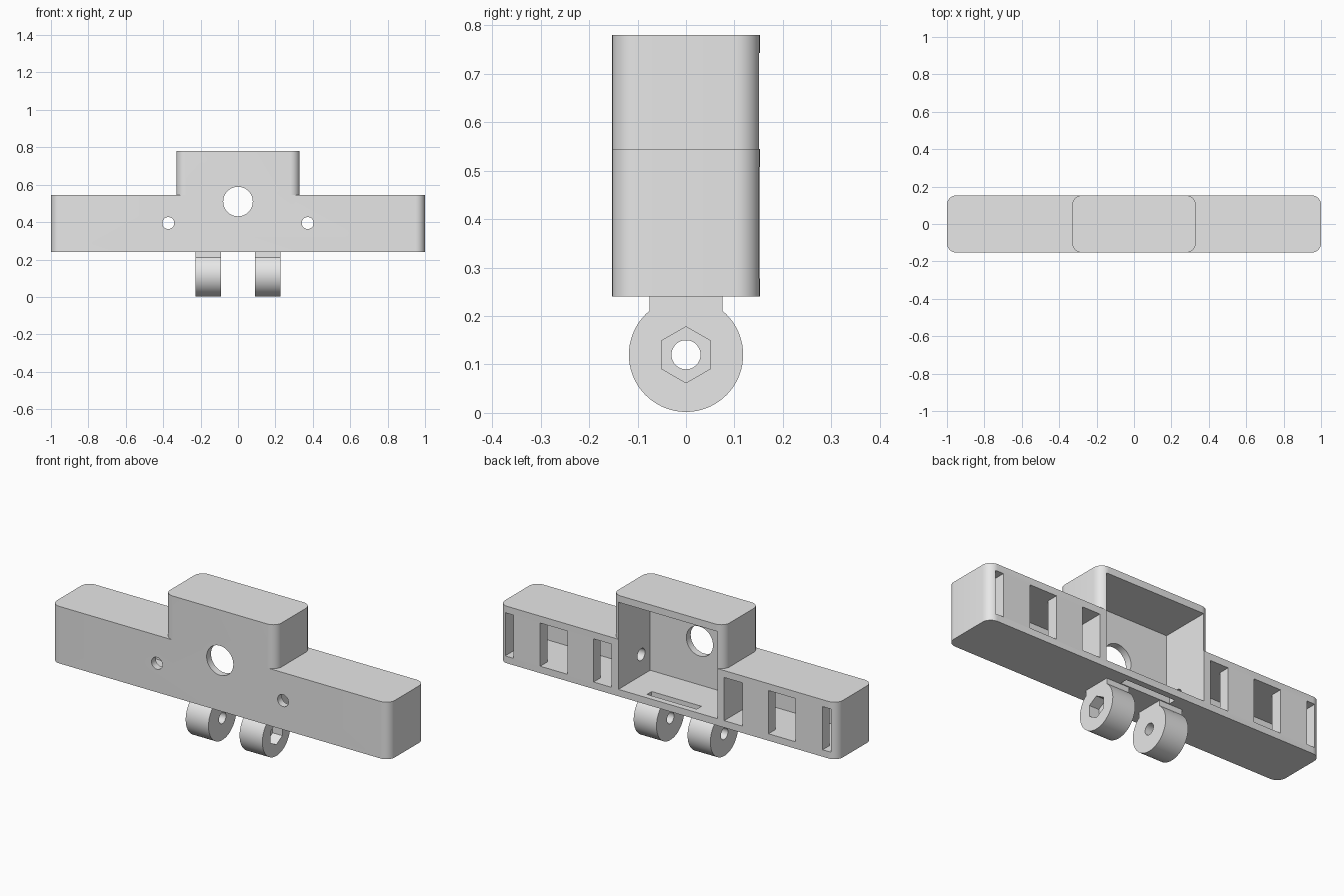
import bpy, bmesh
from math import sin, cos, pi, asin

if "Cube" in bpy.data.objects:
    bpy.data.objects.remove(bpy.data.objects["Cube"], do_unlink=True)

grey = bpy.data.materials.new("light_grey_plastic")
grey.use_nodes = True
grey.diffuse_color = (0.8, 0.8, 0.8, 1)
grey.node_tree.nodes["Principled BSDF"].inputs["Base Color"].default_value = (0.8, 0.8, 0.8, 1)


def arc(cu, cv, r, start, end, n):
    return [(cu + r * cos(start + (end - start) * i / n),
             cv + r * sin(start + (end - start) * i / n)) for i in range(n + 1)]


def circle(cu, cv, r, n=48, start=0):
    return arc(cu, cv, r, start, start + 2 * pi, n)[:-1]


def rect(u0, u1, v0, v1):
    return [(u0, v0), (u1, v0), (u1, v1), (u0, v1)]


def rounded_rect(hu, hv, r):
    pts = []
    for k, (su, sv) in enumerate([(1, 1), (-1, 1), (-1, -1), (1, -1)]):
        pts += arc(su * (hu - r), sv * (hv - r), r, k * pi / 2, (k + 1) * pi / 2, 10)
    return pts


def prism(name, pts, axis, a, b):
    """Extrude a flat profile along an axis from a to b."""
    place = {"x": lambda u, v, t: (t, u, v),
             "y": lambda u, v, t: (u, t, v),
             "z": lambda u, v, t: (u, v, t)}[axis]
    bm = bmesh.new()
    low = [bm.verts.new(place(u, v, a)) for u, v in pts]
    high = [bm.verts.new(place(u, v, b)) for u, v in pts]
    bm.faces.new(low)
    bm.faces.new(high)
    for i in range(len(pts)):
        j = (i + 1) % len(pts)
        bm.faces.new((low[i], low[j], high[j], high[i]))
    bmesh.ops.recalc_face_normals(bm, faces=bm.faces)
    mesh = bpy.data.meshes.new(name)
    bm.to_mesh(mesh)
    bm.free()
    mesh.materials.append(grey)
    obj = bpy.data.objects.new(name, mesh)
    bpy.context.collection.objects.link(obj)
    return obj


def select(obj):
    bpy.ops.object.select_all(action="DESELECT")
    obj.select_set(True)
    bpy.context.view_layer.objects.active = obj


def combine(obj, tool, operation="DIFFERENCE"):
    select(obj)
    mod = obj.modifiers.new("cut", "BOOLEAN")
    mod.operation = operation
    mod.solver = "EXACT"
    mod.object = tool
    bpy.ops.object.modifier_apply(modifier=mod.name)
    bpy.data.objects.remove(tool, do_unlink=True)


def cut(obj, pts, axis, a, b):
    combine(obj, prism("cutter", pts, axis, a, b))


def finish(obj):
    select(obj)
    bpy.ops.object.shade_smooth_by_angle(angle=pi / 6)


HALF_Y, WALL = 0.1525, 0.037
BOTTOM, ARM_TOP, TOP = 0.24, 0.545, 0.78
INNER_Y = -HALF_Y + WALL
FLOOR, CEILING = BOTTOM + WALL, ARM_TOP - WALL

# Housing: long bar with a taller middle block
housing = prism("housing", rounded_rect(1, HALF_Y, 0.05), "z", BOTTOM, ARM_TOP)
block = prism("block", rounded_rect(0.33, HALF_Y, 0.05), "z", 0.4, TOP)
combine(housing, block, "UNION")

# Middle bay, open at the back, with round front opening and floor slot
cut(housing, rect(-0.293, 0.293, FLOOR, TOP - WALL), "y", INNER_Y, 0.3)
cut(housing, circle(0, 0.51, 0.079), "y", -0.3, 0)
cut(housing, rect(-0.147, 0.147, 0.08, 0.12), "z", 0.2, 0.35)

# Side bays behind barred openings, with front holes and cable holes
for s in (-1, 1):
    def span(a, b):
        return rect(min(s * a, s * b), max(s * a, s * b), FLOOR, CEILING)
    cut(housing, span(0.333, 0.963), "y", INNER_Y, HALF_Y - 0.06)
    for a, b in ((0.333, 0.44), (0.595, 0.756), (0.915, 0.963)):
        cut(housing, span(a, b), "y", 0.05, 0.3)
    cut(housing, circle(s * 0.373, 0.395, 0.032, 32), "y", -0.3, 0)
    cut(housing, circle(-0.04, 0.39, 0.032, 32), "x", s * 0.25, s * 0.38)
finish(housing)

# Hinge lugs: round ends on short necks, bolt hole, nut pocket on the left one
Z, R, NECK = 0.12, 0.118, 0.075
lean = asin(NECK / R)
profile = arc(0, Z, R, pi / 2 + lean, 5 * pi / 2 - lean, 56) + [(NECK, 0.26), (-NECK, 0.26)]
for name, s in (("right_lug", -1), ("left_lug", 1)):
    lug = prism(name, profile, "x", s * 0.092, s * 0.227)
    cut(lug, circle(0, Z, 0.03), "x", s * 0.05, s * 0.3)
    if s > 0:
        cut(lug, circle(0, Z, 0.058, 6, pi / 2), "x", 0.17, 0.3)
    finish(lug)
